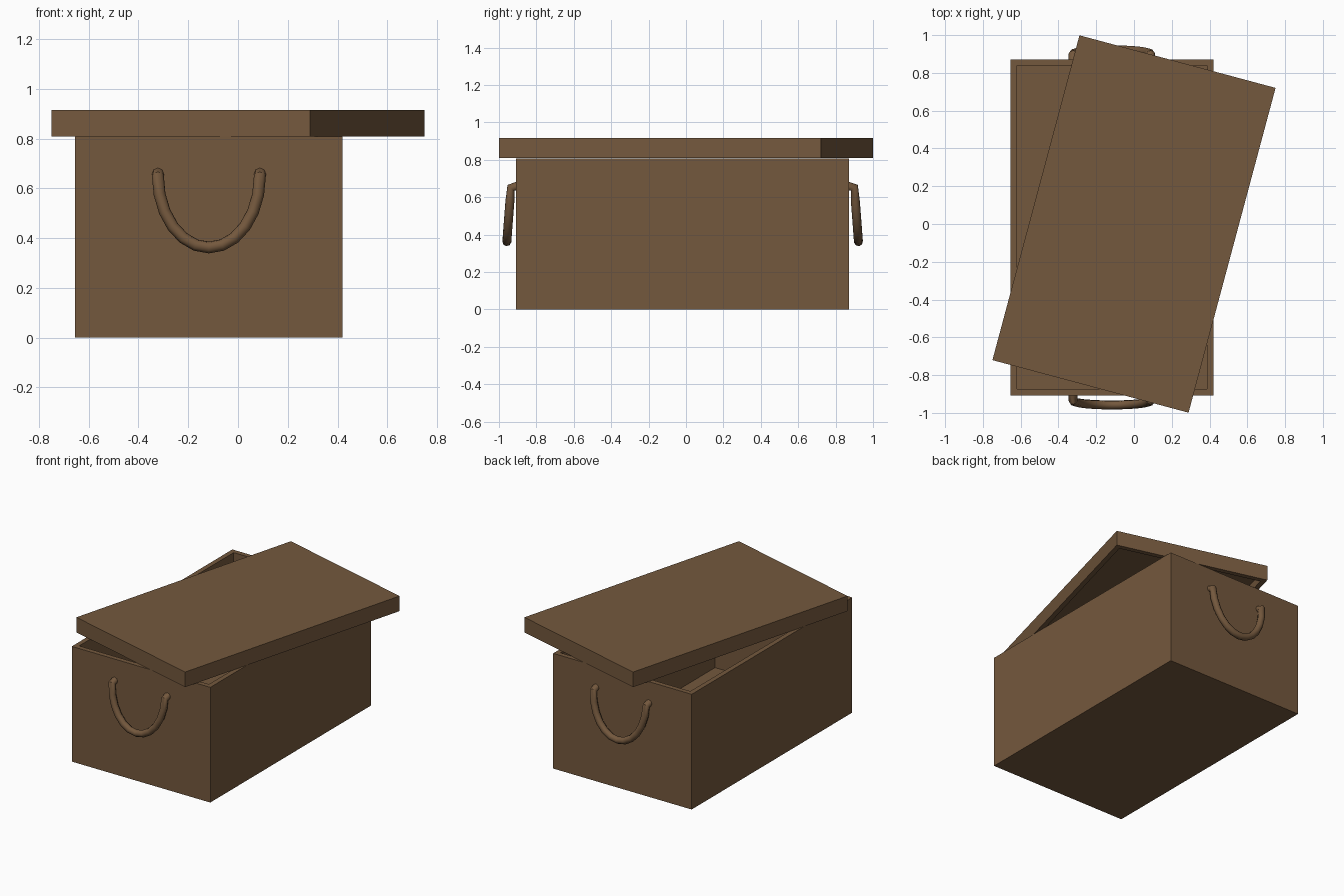
import bpy, bmesh, math
from mathutils import Matrix, Vector

if "Cube" in bpy.data.objects:
    bpy.data.objects.remove(bpy.data.objects["Cube"])

brown = bpy.data.materials.new("brown cardboard")
brown.diffuse_color = (0.175, 0.098, 0.047, 1)
brown.use_nodes = True
brown.node_tree.nodes["Principled BSDF"].inputs["Base Color"].default_value = brown.diffuse_color

W, D, WALL = 1.075, 1.78, 0.048      # outer width, depth, wall thickness
CX, CY = -0.117, -0.018              # centre of the box body


def tray(name, height, floor, matrix):
    """Open-topped box: cube whose top is inset and sunk to the floor."""
    bm = bmesh.new()
    bmesh.ops.create_cube(bm, size=1, matrix=Matrix.Translation((0, 0, height / 2))
                          @ Matrix.Diagonal((W, D, height, 1)))
    top = max(bm.faces, key=lambda f: f.calc_center_median().z)
    bmesh.ops.inset_region(bm, faces=[top], thickness=WALL)
    inner = bmesh.ops.extrude_discrete_faces(bm, faces=[top])["faces"][0]
    for v in inner.verts:
        v.co.z = floor
    bmesh.ops.transform(bm, matrix=matrix, verts=bm.verts)
    bmesh.ops.recalc_face_normals(bm, faces=bm.faces)
    me = bpy.data.meshes.new(name)
    bm.to_mesh(me)
    bm.free()
    me.materials.append(brown)
    ob = bpy.data.objects.new(name, me)
    bpy.context.collection.objects.link(ob)
    return ob


def handle(name, side):
    """Drooping U-shaped rope handle; side is -1 front, +1 back."""
    wall = D / 2
    n = 12
    pts = [(0.205, wall - 0.01, 0.66)]
    for i in range(n + 1):
        t = math.pi * i / n
        s = math.sin(t)
        pts.append((0.205 * math.cos(t), wall + 0.028 + 0.022 * s, 0.65 - 0.288 * s))
    pts.append((-0.205, wall - 0.01, 0.66))
    cu = bpy.data.curves.new(name, 'CURVE')
    cu.dimensions = '3D'
    cu.bevel_depth = 0.024
    cu.bevel_resolution = 2
    cu.use_fill_caps = True
    sp = cu.splines.new('POLY')
    sp.points.add(len(pts) - 1)
    for p, (x, y, z) in zip(sp.points, pts):
        p.co = (CX + x, CY + side * y, z, 1)
    cu.materials.append(brown)
    ob = bpy.data.objects.new(name, cu)
    bpy.context.collection.objects.link(ob)
    bpy.ops.object.select_all(action='DESELECT')
    ob.select_set(True)
    bpy.context.view_layer.objects.active = ob
    bpy.ops.object.convert(target='MESH')
    bpy.ops.object.shade_smooth_by_angle(angle=math.radians(50))


# Box body
tray("box_body", 0.808, 0.05, Matrix.Translation((CX, CY, 0)))

# Lid: shallow upside-down tray, twisted on top of the body
tray("lid", 0.106, 0.05, Matrix.Translation((0, 0, 0.915))
     @ Matrix.Rotation(math.radians(-15), 4, 'Z')
     @ Matrix.Rotation(math.pi, 4, 'X'))

# Rope handles
handle("front_handle", -1)
handle("back_handle", 1)
